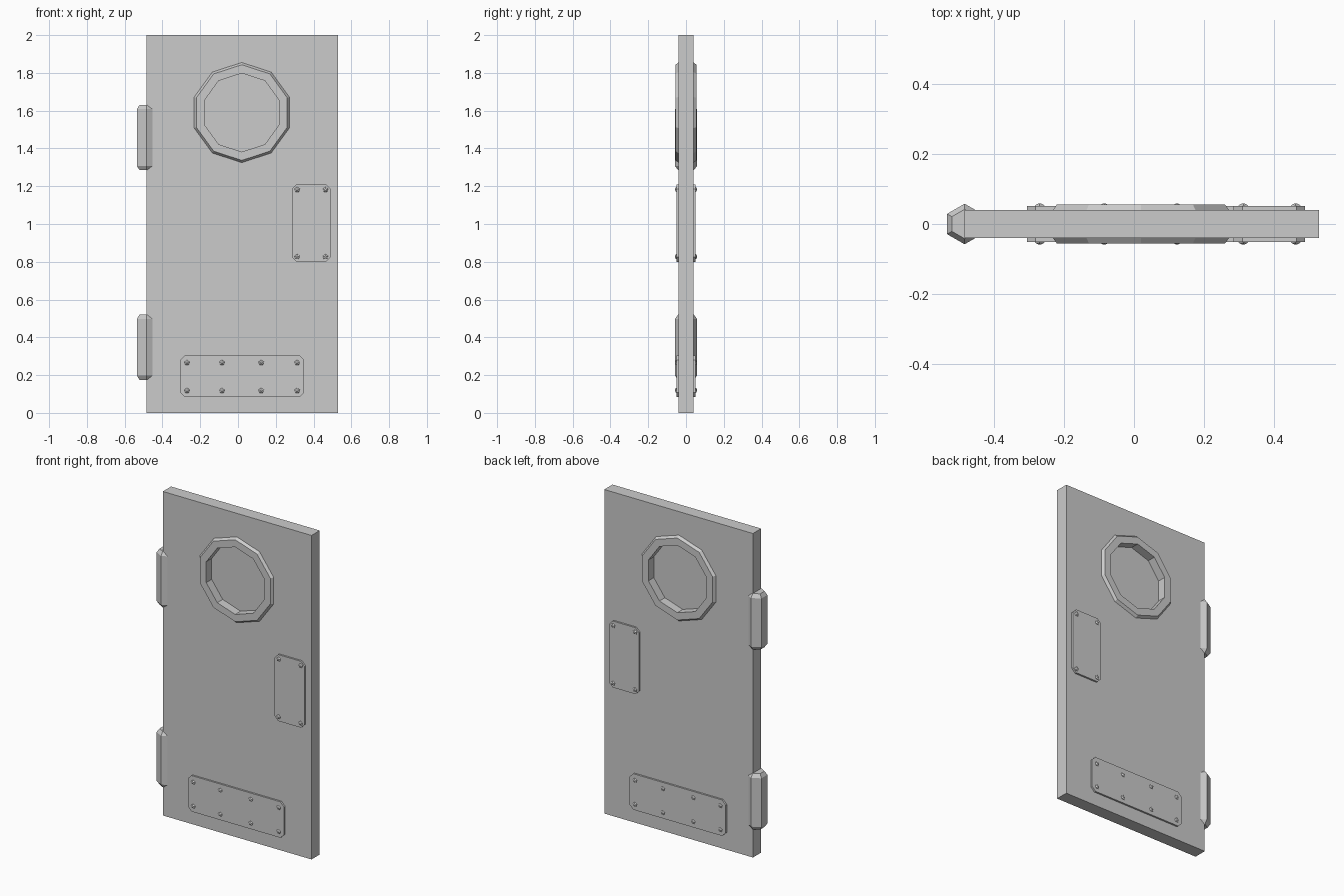
import bpy
import bmesh
from math import cos, sin, pi
from mathutils import Vector

cube = bpy.data.objects.get("Cube")
if cube:
    bpy.data.objects.remove(cube, do_unlink=True)

metal = bpy.data.materials.new("grey metal")
metal.use_nodes = True
GREY = (0.6, 0.6, 0.6, 1)
metal.diffuse_color = GREY
metal.node_tree.nodes["Principled BSDF"].inputs["Base Color"].default_value = GREY

HALF = 0.04              # half thickness of the door
WINDOW = (0.02, 1.59)    # window centre in x, z


def loft(name, sections, closed=False):
    """Skin matching point loops; cap the ends, or join last to first."""
    bm = bmesh.new()
    loops = [[bm.verts.new(p) for p in s] for s in sections]
    pairs = list(zip(loops, loops[1:]))
    if closed:
        pairs.append((loops[-1], loops[0]))
    else:
        bm.faces.new(loops[0])
        bm.faces.new(loops[-1])
    for a, b in pairs:
        for i in range(len(a)):
            j = (i + 1) % len(a)
            bm.faces.new((a[i], a[j], b[j], b[i]))
    bmesh.ops.recalc_face_normals(bm, faces=bm.faces)
    mesh = bpy.data.meshes.new(name)
    bm.to_mesh(mesh)
    bm.free()
    mesh.materials.append(metal)
    obj = bpy.data.objects.new(name, mesh)
    bpy.context.collection.objects.link(obj)
    return obj


def upright_ring(center, radius, y, sides):
    """Polygon facing along y, with one corner at the top."""
    cx, cz = center
    return [Vector((cx + radius * sin(2 * pi * i / sides), y,
                    cz + radius * cos(2 * pi * i / sides))) for i in range(sides)]


def flat_ring(center, radius, z, sides):
    """Polygon facing along z, with one corner towards the back."""
    cx, cy = center
    return [Vector((cx + radius * sin(2 * pi * i / sides),
                    cy + radius * cos(2 * pi * i / sides), z)) for i in range(sides)]


def box_loop(x0, x1, z0, z1, y, cut):
    """Rectangle facing along y with its corners cut off."""
    pts = [(x0 + cut, z0), (x1 - cut, z0), (x1, z0 + cut), (x1, z1 - cut),
           (x1 - cut, z1), (x0 + cut, z1), (x0, z1 - cut), (x0, z0 + cut)]
    return [Vector((x, y, z)) for x, z in pts]


# Door slab with a round opening
bpy.ops.mesh.primitive_cube_add(size=1, location=(0.0225, 0, 1))
door = bpy.context.object
door.name = "door_slab"
door.scale = (1.015, 2 * HALF, 2)
bpy.ops.object.transform_apply(location=True, scale=True)
door.data.materials.append(metal)
cutter = loft("window_cutter", [upright_ring(WINDOW, 0.23, y, 10) for y in (-0.2, 0.2)])
cutter.hide_render = True
cutter.hide_viewport = True
hole = door.modifiers.new("window hole", "BOOLEAN")
hole.object = cutter
hole.operation = "DIFFERENCE"
hole.solver = "EXACT"

# Window rim running through the door, and the pane set in its middle
rim = [(0.208, -0.056), (0.253, -0.056), (0.265, -HALF),
       (0.265, HALF), (0.253, 0.056), (0.208, 0.056)]
loft("window_rim", [upright_ring(WINDOW, r, y, 10) for r, y in rim], closed=True)
loft("window_pane", [upright_ring(WINDOW, 0.22, y, 10) for y in (-0.003, 0.003)])

# Riveted plates on both faces
plates = {
    "lock_plate": ((0.285, 0.49, 0.80, 1.21), (0.313, 0.463), (0.826, 1.182)),
    "kick_plate": ((-0.307, 0.35, 0.083, 0.305), (-0.27, -0.085, 0.123, 0.313), (0.118, 0.266)),
}
for side, s in (("front", -1), ("back", 1)):
    for name, (rect, xs, zs) in plates.items():
        loft(f"{side}_{name}", [box_loop(*rect, s * y, 0.025) for y in (0.035, 0.051)])
        for x in xs:
            for z in zs:
                loft(f"{side}_{name}_rivet",
                     [upright_ring((x, z), r, s * y, 5)
                      for r, y in ((0.016, 0.049), (0.013, 0.054), (0.003, 0.059))])

# Six-sided hinge barrels with tapered ends
for name, z0, z1 in (("lower_hinge", 0.175, 0.52), ("upper_hinge", 1.285, 1.63)):
    levels = [(0.042, z0), (0.058, z0 + 0.022), (0.058, z1 - 0.022), (0.042, z1)]
    loft(name, [flat_ring((-0.485, 0), r, z, 6) for r, z in levels])
